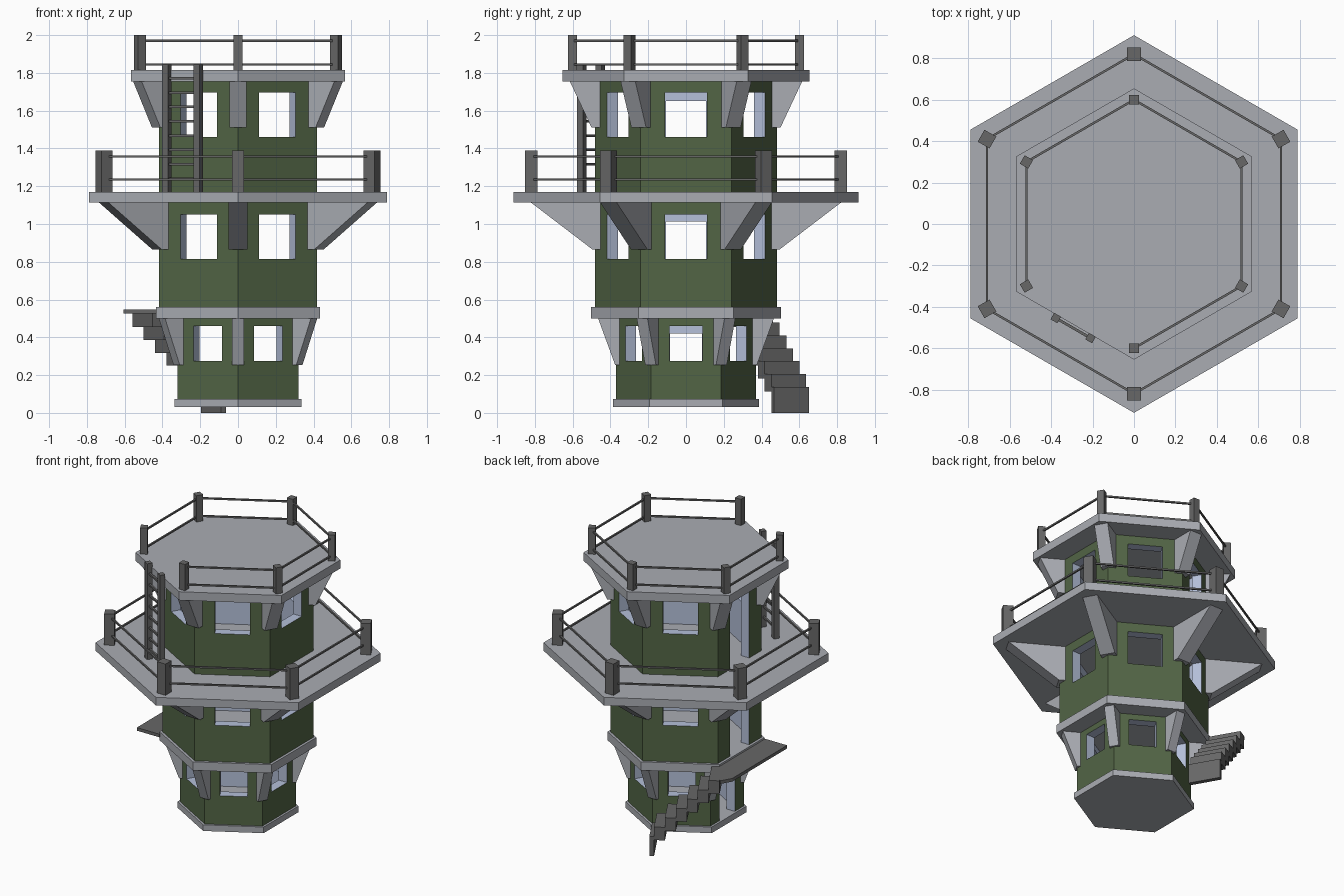
import bpy, bmesh, math
from mathutils import Vector, Matrix

if "Cube" in bpy.data.objects:
    bpy.data.objects.remove(bpy.data.objects["Cube"])

C30 = math.cos(math.pi / 6)


def material(name, rgb):
    m = bpy.data.materials.new(name)
    m.diffuse_color = (*rgb, 1)
    m.use_nodes = True
    m.node_tree.nodes["Principled BSDF"].inputs["Base Color"].default_value = m.diffuse_color
    return m


GREEN = material("green_wall", (0.085, 0.130, 0.060))
BLUE = material("pale_blue_interior", (0.46, 0.53, 0.70))
STONE = material("light_grey_stone", (0.40, 0.415, 0.45))
DARK = material("dark_grey_wood", (0.135, 0.135, 0.135))


def finish(name, bm, *mats):
    me = bpy.data.meshes.new(name)
    bm.to_mesh(me)
    bm.free()
    for m in mats:
        me.materials.append(m)
    ob = bpy.data.objects.new(name, me)
    bpy.context.collection.objects.link(ob)
    return ob


def prism(bm, base, offset):
    """Extrude a polygon of points along an offset vector."""
    a = [bm.verts.new(p) for p in base]
    b = [bm.verts.new(Vector(p) + Vector(offset)) for p in base]
    n = len(a)
    faces = [bm.faces.new(a), bm.faces.new(b)]
    faces += [bm.faces.new((a[i], a[(i + 1) % n], b[(i + 1) % n], b[i])) for i in range(n)]
    bmesh.ops.recalc_face_normals(bm, faces=faces)


def box(bm, centre, size, angle=0.0):
    m = (Matrix.Translation(centre) @ Matrix.Rotation(angle, 4, 'Z')
         @ Matrix.Diagonal((*size, 1)))
    bmesh.ops.create_cube(bm, size=1, matrix=m)


def bar(bm, p, q, thick):
    """Thin horizontal square bar between two points."""
    p, q = Vector(p), Vector(q)
    d = q - p
    box(bm, (p + q) / 2, (d.length, thick, thick), math.atan2(d.y, d.x))


def corner(r, k, z=0.0):
    a = math.radians(30 + 60 * k)
    return Vector((r * math.cos(a), r * math.sin(a), z))


def slab(name, r, z0, z1):
    bm = bmesh.new()
    prism(bm, [corner(r, k, z0) for k in range(6)], (0, 0, z1 - z0))
    finish(name, bm, STONE)


def walls(name, r, z0, z1, half, sill, head, door_half, door_head, t=0.065):
    """Hollow hexagonal storey: five windows and a door on the -x side."""
    bm = bmesh.new()
    for k in range(6):
        a = math.radians(60 * k)
        n = Vector((math.cos(a), math.sin(a), 0))
        u = Vector((-n.y, n.x, 0))
        door = k == 3
        w = door_half if door else half
        zs = (z0, z0, door_head, z1) if door else (z0, sill, head, z1)
        grids = []
        for ap in (r * C30, r * C30 - t):
            e = ap * math.tan(math.pi / 6)
            grids.append([[bm.verts.new(n * ap + u * x + Vector((0, 0, z)))
                           for x in (-e, -w, w, e)] for z in zs])
        for g, grid in enumerate(grids):
            for i in range(3):
                for j in range(3):
                    if (i == 1 and j == 1) or (door and i == 0):
                        continue
                    q = [grid[i][j], grid[i][j + 1], grid[i + 1][j + 1], grid[i + 1][j]]
                    f = bm.faces.new(q[::-1] if g else q)
                    f.material_index = g
        # reveals of the opening
        ring = ((1, 1), (1, 2), (2, 2), (2, 1))
        o, v = grids
        for s in range(1 if door else 0, 4):
            (a0, b0), (a1, b1) = ring[s], ring[(s + 1) % 4]
            f = bm.faces.new((o[a0][b0], o[a1][b1], v[a1][b1], v[a0][b0]))
            f.material_index = 1
    finish(name, bm, GREEN, BLUE)


def brackets(name, r_in, r_low, r_top, z0, z1, width):
    bm = bmesh.new()
    for k in range(6):
        d = corner(1, k)
        side = Vector((-d.y, d.x, 0)) * width
        pts = [d * r + Vector((0, 0, z)) - side / 2
               for r, z in ((r_in, z0), (r_low, z0), (r_top, z1), (r_in, z1))]
        prism(bm, pts, side)
    finish(name, bm, STONE)


def railing(name, r, z0, z1, post, rail_zs, skip=()):
    bm = bmesh.new()
    for k in range(6):
        box(bm, corner(r, k, (z0 + z1) / 2), (post, post, z1 - z0), math.radians(30 + 60 * k))
        if k not in skip:
            for z in rail_zs:
                bar(bm, corner(r, k, z), corner(r, k + 1, z), 0.011)
    finish(name, bm, DARK)


# Floors and roof
slab("base_slab", 0.387, 0.03, 0.073)
slab("first_floor_slab", 0.502, 0.50, 0.56)
slab("balcony_slab", 0.912, 1.113, 1.17)
slab("roof_slab", 0.655, 1.755, 1.815)

# Storeys
walls("ground_walls", 0.37, 0.073, 0.50, 0.088, 0.275, 0.46, 0.085, 0.42)
walls("middle_walls", 0.482, 0.56, 1.113, 0.112, 0.815, 1.05, 0.106, 1.012)
walls("upper_walls", 0.482, 1.17, 1.755, 0.112, 1.46, 1.695, 0.106, 1.652)

# Corner brackets
brackets("ground_brackets", 0.33, 0.375, 0.465, 0.253, 0.50, 0.066)
brackets("balcony_brackets", 0.44, 0.495, 0.82, 0.865, 1.113, 0.10)
brackets("roof_brackets", 0.44, 0.50, 0.615, 1.51, 1.755, 0.09)

# Railings, open on the roof where the ladder arrives
railing("balcony_railing", 0.82, 1.17, 1.39, 0.066, (1.235, 1.357))
railing("roof_railing", 0.60, 1.815, 2.0, 0.047, (1.845, 1.97), skip=(3,))

# Ladder
bm = bmesh.new()
foot = [Vector((-0.378, -0.454, 0)), Vector((-0.21, -0.551, 0))]
for p in foot:
    box(bm, p + Vector((0, 0, 1.507)), (0.038, 0.036, 0.675), math.radians(-30))
for i in range(8):
    h = Vector((0, 0, 1.24 + 0.076 * i))
    bar(bm, foot[0] + h, foot[1] + h, 0.013)
finish("ladder", bm, DARK)

# Staircase along the back left side
bm = bmesh.new()
along = Vector((C30, 0.5, 0))
across = Vector((0.5, -C30, 0)) * 0.213
start = Vector((-0.196, 0.636, 0))
for k in range(7):
    depth = 0.03 if k == 0 else 0.07
    lo = 0 if k == 0 else 0.045 + 0.0683 * k
    p = start - along * 0.07 * k + Vector((0, 0, lo))
    d = along * depth
    prism(bm, [p, p + d, p + d + across, p + across], (0, 0, 0.137 + 0.0683 * k - lo))
finish("stairs", bm, DARK)

# Landing at the middle door
bm = bmesh.new()
prism(bm, [(x, y, 0.525) for x, y in ((-0.43, -0.26), (-0.605, -0.26), (-0.605, 0.35),
                                      (-0.562, 0.426), (-0.43, 0.245))], (0, 0, 0.022))
finish("landing", bm, DARK)
